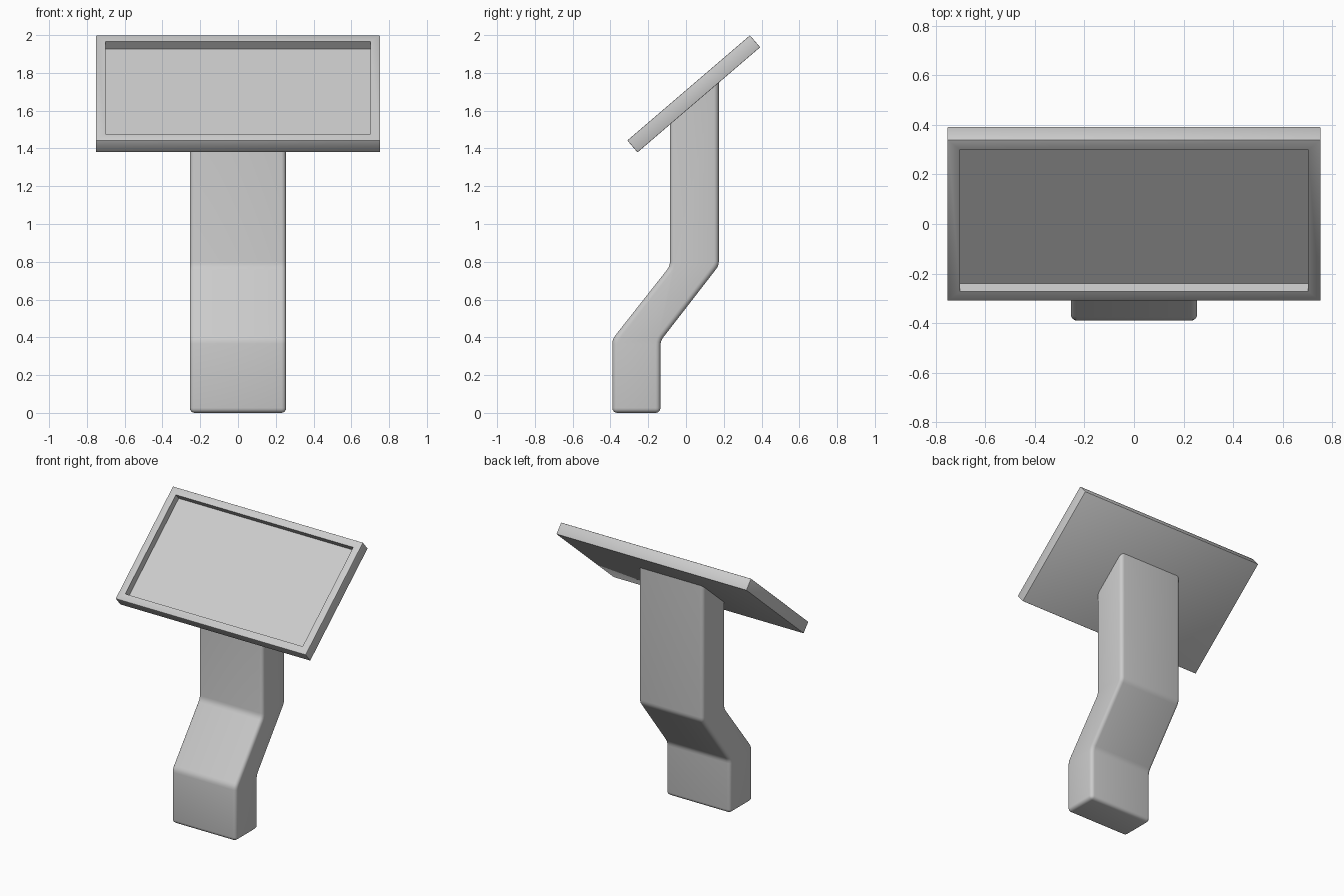
import bpy, bmesh
from math import radians, tan
from mathutils import Vector, Matrix

if "Cube" in bpy.data.objects:
    bpy.data.objects.remove(bpy.data.objects["Cube"])

TILT = radians(40.6)


def finish(bm, name):
    bmesh.ops.recalc_face_normals(bm, faces=bm.faces)
    mesh = bpy.data.meshes.new(name)
    bm.to_mesh(mesh)
    bm.free()
    obj = bpy.data.objects.new(name, mesh)
    bpy.context.collection.objects.link(obj)
    bpy.ops.object.select_all(action='DESELECT')
    bpy.context.view_layer.objects.active = obj
    obj.select_set(True)
    bpy.ops.object.shade_smooth_by_angle(angle=radians(31))
    return obj


def round_bend(prev, corner, nxt, r=0.024, steps=3):
    # Short quadratic curve replacing a profile corner
    p, c, n = Vector(prev), Vector(corner), Vector(nxt)
    a = c + (p - c).normalized() * r
    b = c + (n - c).normalized() * r
    ts = [i / steps for i in range(steps + 1)]
    return [a * (1 - t) ** 2 + c * 2 * t * (1 - t) + b * t * t for t in ts]


def underside(y):
    # Height just inside the underside of the tilted panel
    return 1.375 + (y + 0.256) * tan(TILT) + 0.018


# Cranked stem: side profile extruded across x, long edges rounded
front = [(-0.39, 0), (-0.39, 0.39), (-0.085, 0.777), (-0.085, underside(-0.085))]
back = [(-0.135, 0), (-0.135, 0.381), (0.174, 0.78), (0.174, underside(0.174))]


def side_line(pts):
    return ([Vector(pts[0])] + round_bend(*pts[0:3]) + round_bend(*pts[1:4])
            + [Vector(pts[3])])


profile = side_line(front) + side_line(back)[::-1]
bm = bmesh.new()
face = bm.faces.new([bm.verts.new((-0.255, p.x, p.y)) for p in profile])
ext = bmesh.ops.extrude_face_region(bm, geom=[face], use_keep_orig=True)
moved = [v for v in ext['geom'] if isinstance(v, bmesh.types.BMVert)]
bmesh.ops.translate(bm, verts=moved, vec=(0.51, 0, 0))
bmesh.ops.recalc_face_normals(bm, faces=bm.faces)
edges = []
for e in bm.edges:
    a, b = (v.co for v in e.verts)
    across = abs(a.x - b.x) > 0.1
    at_top = min(a.z, b.z) > 1.3
    at_base = max(a.z, b.z) < 0.01
    if at_base or (not across and not at_top):
        edges.append(e)
bmesh.ops.bevel(bm, geom=edges, offset=0.026, offset_type='OFFSET',
                segments=4, profile=0.5, affect='EDGES', clamp_overlap=True)
finish(bm, "stem")

# Tilted display panel: thin slab with a recessed face
bm = bmesh.new()
bmesh.ops.create_cube(bm, size=1, matrix=Matrix.Diagonal((1.506, 0.855, 0.083, 1)))
outer = list(bm.edges)
bmesh.ops.bevel(bm, geom=outer, offset=0.004, segments=2, profile=0.5,
                affect='EDGES')
bm.normal_update()
top = max(bm.faces, key=lambda f: f.calc_center_median().z + f.calc_area())
if top.normal.z < 0:
    top = max((f for f in bm.faces if f.normal.z > 0.99), key=lambda f: f.calc_area())
bmesh.ops.inset_region(bm, faces=[top], thickness=0.066)
ext = bmesh.ops.extrude_discrete_faces(bm, faces=[top])
bmesh.ops.translate(bm, verts=ext['faces'][0].verts, vec=(0, 0, -0.05))
panel = finish(bm, "display_panel")
panel.location = (0, 0.041, 1.689)
panel.rotation_euler = (TILT, 0, 0)
